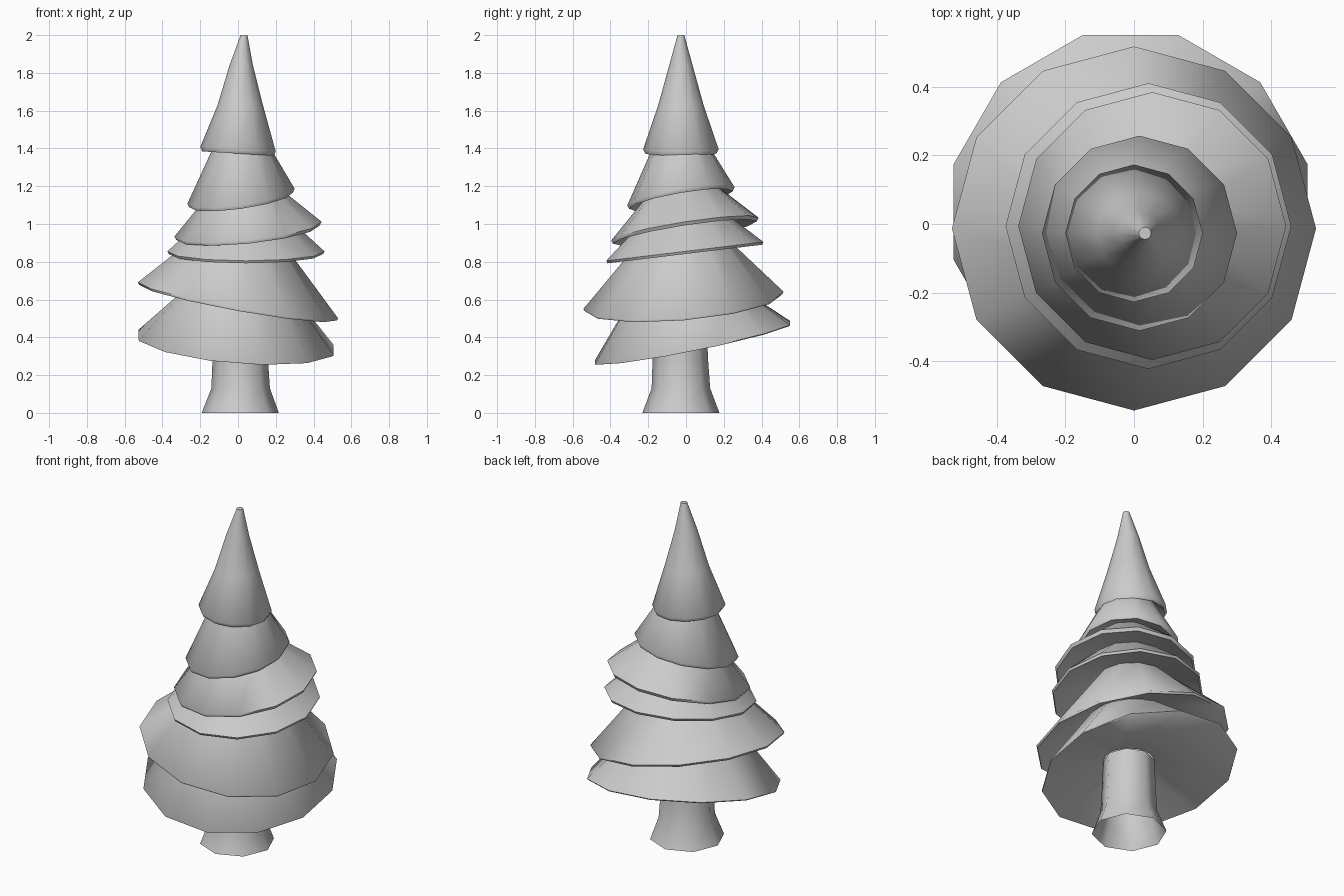
import bpy, bmesh
from math import sin, cos, pi

if "Cube" in bpy.data.objects:
    bpy.data.objects.remove(bpy.data.objects["Cube"])


def loft(name, rings, sides, turn=0.0, cap_top=False):
    """Lofted shell; ring = (cx, cy, z, radius, slope_x, slope_y)."""
    bm = bmesh.new()
    loops = []
    for cx, cy, z, r, sx, sy in rings:
        loop = []
        for i in range(sides):
            a = turn + 2 * pi * i / sides
            dx, dy = r * cos(a), r * sin(a)
            loop.append(bm.verts.new((cx + dx, cy + dy, z + sx * dx + sy * dy)))
        loops.append(loop)
    for lo, hi in zip(loops, loops[1:]):
        for i in range(sides):
            j = (i + 1) % sides
            bm.faces.new((lo[i], lo[j], hi[j], hi[i]))
    if cap_top:
        bm.faces.new(loops[-1])
    mesh = bpy.data.meshes.new(name)
    bm.to_mesh(mesh)
    bm.free()
    ob = bpy.data.objects.new(name, mesh)
    bpy.context.collection.objects.link(ob)
    bpy.ops.object.select_all(action='DESELECT')
    ob.select_set(True)
    bpy.context.view_layer.objects.active = ob
    bpy.ops.object.shade_smooth_by_angle(angle=1.2)
    return ob


# Flared trunk, open at the ground
trunk_top = (0.012, -0.03, 0.45, 0.14, 0, 0)
loft("trunk", [(0.012, -0.027, 0, 0.204, 0, 0),
               (0.014, -0.027, 0.13, 0.155, 0, 0),
               (0.012, -0.03, 0.28, 0.147, 0, 0),
               trunk_top], 8)

# Foliage, bottom to top: name, tilted rim, lip depth, top ring, turn
TIERS = [
    ("foliage_lowest", (-0.01, 0.035, 0.373, 0.534, -0.078, 0.2), 0.005,
     (0.0, 0.0, 0.69, 0.25, 0, 0), pi / 12),
    ("foliage_second", (0.0, -0.013, 0.596, 0.53, -0.18, 0.085), 0.012,
     (0.0, -0.01, 0.95, 0.2, 0, 0), 0),
    ("foliage_third", (0.042, -0.006, 0.855, 0.416, 0.0, 0.12), 0.014,
     (0.03, -0.01, 1.03, 0.225, 0.05, 0.1), 0),
    ("foliage_fourth", (0.053, -0.006, 0.973, 0.39, 0.1, 0.155), 0.018,
     (0.03, -0.02, 1.18, 0.18, 0.1, 0.14), 0),
    ("foliage_fifth", (0.016, -0.027, 1.147, 0.284, 0.14, 0.17), 0.02,
     (0.018, -0.027, 1.43, 0.138, 0, 0), 0),
    ("foliage_top", (0.0, -0.027, 1.395, 0.2, -0.06, 0.0), 0.022,
     (0.012, -0.027, 1.63, 0.12, 0, 0), 0),
]
TIP = [(0.017, -0.027, 1.84, 0.062, 0, 0), (0.032, -0.027, 2.0, 0.018, 0, 0)]

below = trunk_top
for name, rim, lip, top, turn in TIERS:
    cx, cy, z, r, sx, sy = rim
    under = (cx, cy, z - lip, r - lip * 0.5, sx, sy)
    last = name == "foliage_top"
    # hollow underside rises to the top of the part below
    loft(name, [below, under, rim, top] + (TIP if last else []), 12, turn, last)
    below = top
